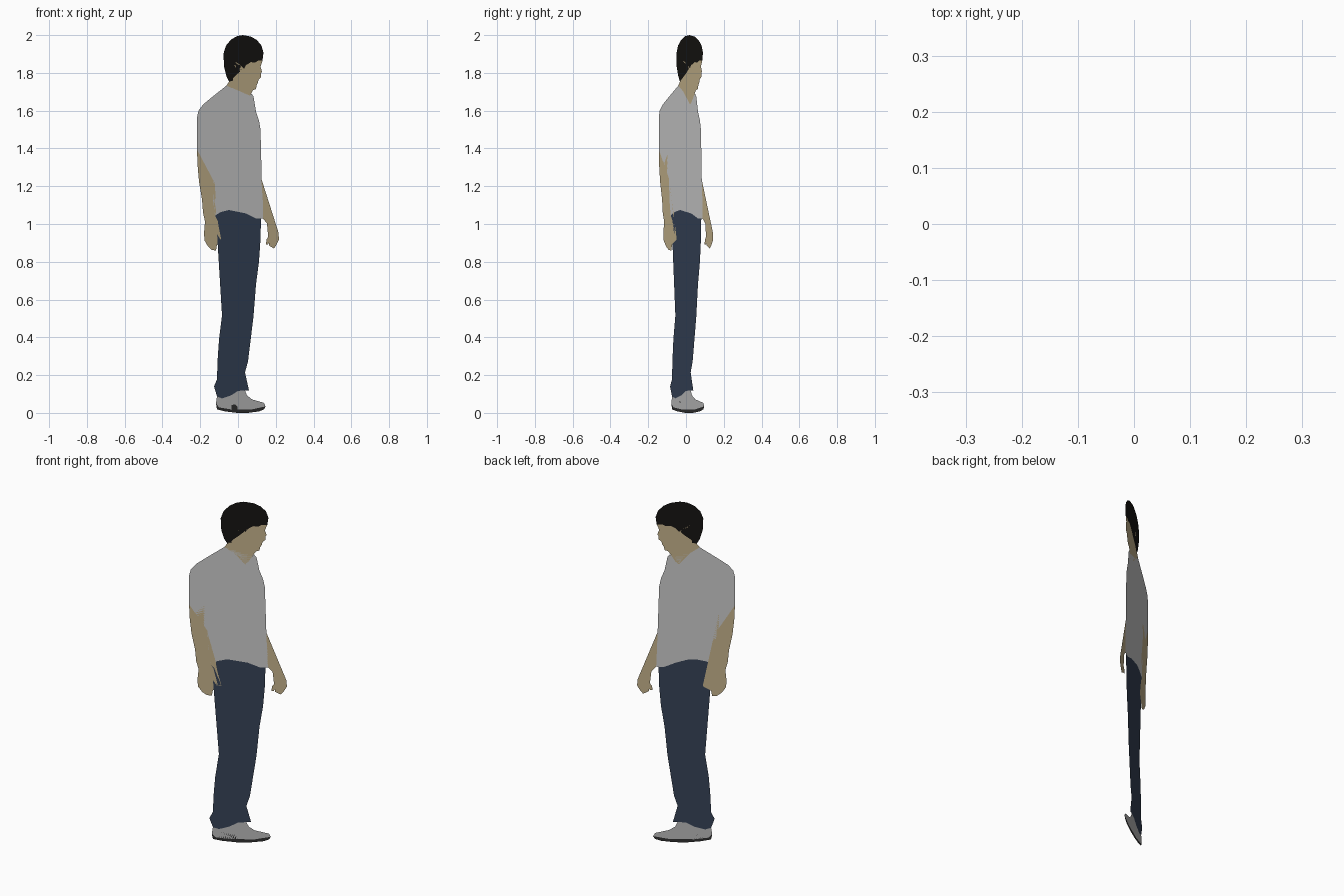
import bpy, bmesh
from math import cos, sin, radians

# Flat cut-out figure: outlines are drawn on a sheet (x right, y down),
# then stood upright on a plane turned about the vertical axis.
ORIGIN_X, GROUND, SCALE = 238.0, 413.5, 189.0
TURN = radians(33.6)


def stand(p):
    u = (p[0] - ORIGIN_X) / SCALE / cos(TURN)
    return (u * cos(TURN), u * sin(TURN), (GROUND - p[1]) / SCALE)


def material(name, rgb):
    m = bpy.data.materials.new(name)
    m.diffuse_color = (*rgb, 1)
    return m


def cutout(name, outline, mat=None):
    bm = bmesh.new()
    pts = [p for i, p in enumerate(outline) if p != outline[i - 1]]
    bm.faces.new([bm.verts.new(stand(p)) for p in pts])
    bmesh.ops.triangulate(bm, faces=bm.faces[:])
    me = bpy.data.meshes.new(name)
    bm.to_mesh(me)
    bm.free()
    ob = bpy.data.objects.new(name, me)
    bpy.context.collection.objects.link(ob)
    if mat:
        me.materials.append(mat)
    return ob


skin = material("skin", (0.56, 0.45, 0.26))
denim = material("denim", (0.036, 0.055, 0.095))
black = material("black", (0.008, 0.007, 0.006))
dark = material("dark_rubber", (0.03, 0.03, 0.03))
shoe_grey = material("shoe_grey", (0.5, 0.5, 0.5))

# Seams shared by neighbouring parts, so nothing overlaps
hairline = [(262.5, 61), (258, 61), (255, 63), (251, 62.5), (247, 65), (244, 69),
            (241, 66), (237, 64.5), (234, 61), (232.5, 65), (236, 68), (239.5, 69.5),
            (239, 73), (235, 70), (233.5, 74), (233, 81), (229, 82)]
collar = [(229, 82), (226.5, 86), (234, 92), (240, 97), (242.5, 101), (244, 105),
          (247, 102), (250, 96), (251, 92)]
cuff = [(197, 150), (204, 149), (210, 150.5), (214, 154)]
inner_arm = [(214, 154), (211, 162), (212.5, 180), (213, 200), (215, 216)]
far_side = [(261, 178), (262, 190), (263, 204), (263, 219)]
hem = [(215, 216), (221, 212.5), (229, 210.5), (236, 210.5), (246, 214),
       (256, 219), (261, 219)]
near_hand = [(215, 216), (217.5, 221), (221, 231), (224, 240), (221, 239), (217, 233)]
turn_up = [(217, 397), (222, 399), (231, 396), (238, 391.5), (245, 391)]
sole_top = [(216, 404), (219, 408), (231, 410), (235, 409.5), (230, 406), (223, 404),
            (220, 401.5), (229, 402), (235, 405), (240, 409.5), (252, 410), (265.5, 407)]

# Hair
cutout("hair", [(229, 82), (226.5, 77), (224, 67), (223.5, 54), (226, 46), (231, 40),
                (237, 36.5), (243, 35.5), (251, 37), (257, 40.5), (261.5, 46),
                (263.5, 53)] + hairline, black)

# Head and neck
cutout("head", hairline + collar + [(253, 90.5), (256, 89.5), (256.5, 86), (258, 83),
       (258.5, 80), (261, 77.5), (261, 74), (262, 72), (260.5, 67)], skin)

# Shirt
cutout("shirt", collar[1:-1] + [(251.5, 94), (253.5, 97), (252.5, 104), (256, 112),
       (259, 121), (260.5, 130)] + far_side + hem[::-1] + inner_arm[::-1] + cuff[::-1]
       + [(197, 118), (198.5, 111), (203, 105), (212, 97.5), (224, 90.5)])

# Near arm and hand
cutout("near_arm", cuff + inner_arm + near_hand + [
    (217, 245), (216, 251), (212, 250.5), (208, 247), (204.5, 241), (204, 234),
    (205, 222), (203, 213), (202, 200), (199, 182), (197.5, 165)], skin)

# Far arm and hand
cutout("far_arm", far_side + [
    (267, 224), (270, 230), (270, 235), (266.5, 240), (266, 245), (268, 245), (270, 241),
    (269, 246), (270.5, 247), (272.5, 242), (272, 248), (274, 249), (276, 246),
    (279, 240), (278.5, 233), (276, 226), (271, 218), (267, 205), (264, 193)], skin)

# Trousers
cutout("trousers", hem + [
    (260.5, 240), (259, 262), (256, 285), (253.5, 317), (249, 322), (250, 338),
    (248, 362), (245, 373), (246.5, 380), (245, 384), (249, 391)] + turn_up[::-1] + [
    (216, 391), (214, 387), (217, 380), (217.5, 362), (219, 340), (222, 316),
    (222, 276), (218, 250)] + near_hand[:0:-1], denim)

# Shoe upper, sole with side panel, and toe trim
cutout("shoe_upper", turn_up + [(247, 396), (252, 400), (259, 402), (264, 403.5)]
       + sole_top[::-1], shoe_grey)
cutout("shoe_sole", sole_top + [(264, 410), (259, 412), (248, 413.5), (237, 413.5),
       (225, 412), (217, 410)], dark)
